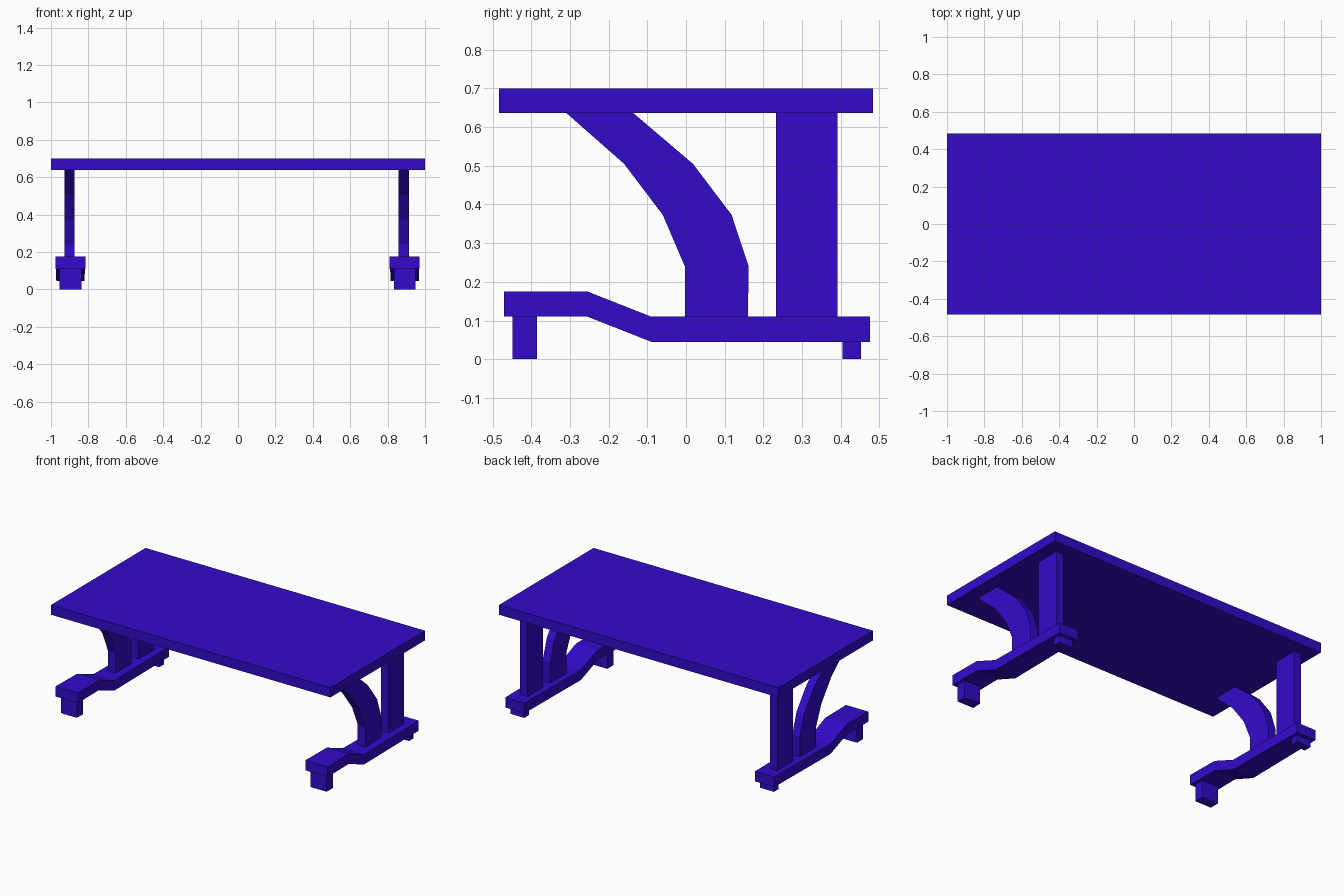
import bpy, bmesh

cube = bpy.data.objects.get("Cube")
if cube:
    bpy.data.objects.remove(cube, do_unlink=True)

COLOUR = (0.033, 0.003, 0.59, 1)
blue = bpy.data.materials.new("deep blue")
blue.use_nodes = True
blue.diffuse_color = COLOUR
blue.node_tree.nodes["Principled BSDF"].inputs["Base Color"].default_value = COLOUR


def extrude_profile(name, profile, x, width, back_width=None):
    """Side profile (y, z) extruded along x, optionally tapering front to back."""
    back_width = back_width or width
    y0 = min(y for y, z in profile)
    y1 = max(y for y, z in profile)
    bm = bmesh.new()
    sides = []
    for s in (-0.5, 0.5):
        ring = []
        for y, z in profile:
            w = width + (back_width - width) * (y - y0) / (y1 - y0)
            ring.append(bm.verts.new((x + s * w, y, z)))
        bm.faces.new(ring)
        sides.append(ring)
    a, b = sides
    for i in range(len(a)):
        j = (i + 1) % len(a)
        bm.faces.new((a[i], a[j], b[j], b[i]))
    bmesh.ops.recalc_face_normals(bm, faces=bm.faces)
    mesh = bpy.data.meshes.new(name)
    bm.to_mesh(mesh)
    bm.free()
    mesh.materials.append(blue)
    obj = bpy.data.objects.new(name, mesh)
    bpy.context.collection.objects.link(obj)
    return obj


def rect(y0, y1, z0, z1):
    return [(y0, z0), (y1, z0), (y1, z1), (y0, z1)]


# Heights shared by the parts
TOP, UNDER, RAIL, RAIL_LOW, RAISED = 0.70, 0.637, 0.11, 0.045, 0.175

# Stepped floor rail: raised at the front, lower at the back
rail = [(-0.47, RAIL), (-0.47, RAISED), (-0.255, RAISED), (-0.09, RAIL),
        (0.476, RAIL), (0.476, RAIL_LOW), (-0.09, RAIL_LOW), (-0.255, RAIL)]

# Faceted brace sweeping forward to the top
brace = [(-0.003, RAIL), (-0.003, 0.24), (-0.06, 0.373), (-0.16, 0.505), (-0.31, UNDER),
         (-0.137, UNDER), (0.018, 0.505), (0.118, 0.373), (0.162, 0.24), (0.16, RAIL)]

extrude_profile("table_top", rect(-0.483, 0.483, UNDER, TOP), 0, 2.0)

# One trestle at each end
for side, x in (("right", -0.896), ("left", 0.891)):
    extrude_profile(side + "_floor_rail", rail, x, 0.16, 0.138)
    extrude_profile(side + "_curved_brace", brace, x - 0.005, 0.054)
    extrude_profile(side + "_post", rect(0.233, 0.392, RAIL, UNDER), x - 0.005, 0.054)
    extrude_profile(side + "_front_foot", rect(-0.449, -0.385, 0, RAIL), x, 0.116)
    extrude_profile(side + "_back_foot", rect(0.404, 0.452, 0, RAIL_LOW), x, 0.1)
